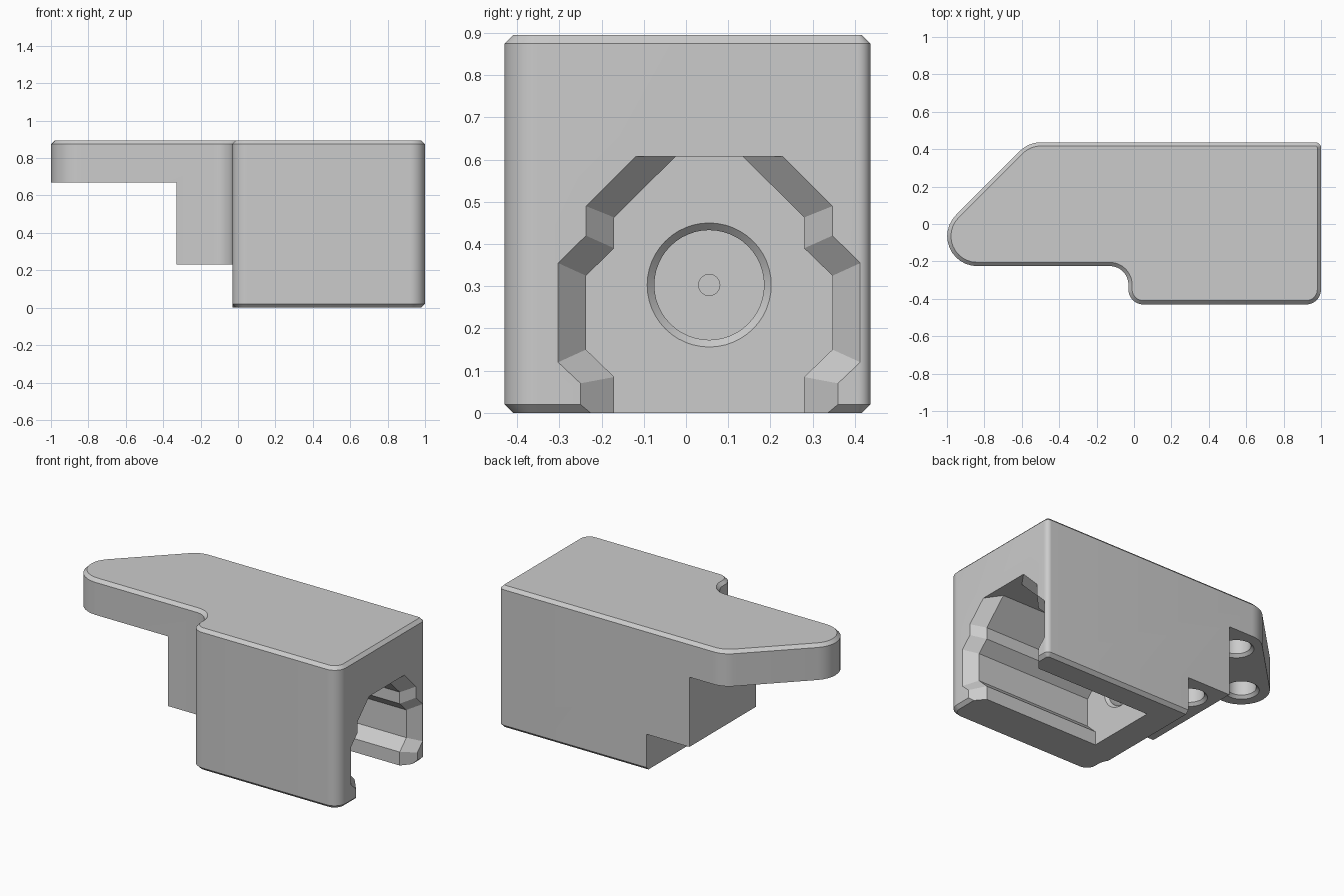
import bpy, bmesh, math
from mathutils import Vector

old = bpy.data.objects.get("Cube")
if old:
    bpy.data.objects.remove(old, do_unlink=True)

grey = bpy.data.materials.new("plain grey")
grey.use_nodes = True
colour = (0.6, 0.6, 0.6, 1)
grey.diffuse_color = colour
grey.node_tree.nodes["Principled BSDF"].inputs["Base Color"].default_value = colour


def loft(name, rings):
    """Closed solid skinned through rings of equal point count."""
    bm = bmesh.new()
    loops = [[bm.verts.new(p) for p in ring] for ring in rings]
    for a, b in zip(loops, loops[1:]):
        for i in range(len(a)):
            j = (i + 1) % len(a)
            bm.faces.new((a[i], a[j], b[j], b[i]))
    bm.faces.new(loops[0])
    bm.faces.new(loops[-1])
    bmesh.ops.recalc_face_normals(bm, faces=bm.faces)
    mesh = bpy.data.meshes.new(name)
    bm.to_mesh(mesh)
    bm.free()
    mesh.materials.append(grey)
    obj = bpy.data.objects.new(name, mesh)
    bpy.context.collection.objects.link(obj)
    return obj


def rounded_outline(corners, inset, z, steps=12):
    """Counter-clockwise outline with an arc at each corner, moved inwards by inset."""
    ring = []
    for i, (x, y, r) in enumerate(corners):
        p = Vector((x, y))
        before = (Vector(corners[i - 1][:2]) - p).normalized()
        after = (Vector(corners[(i + 1) % len(corners)][:2]) - p).normalized()
        half = before.angle(after) / 2
        centre = p + (before + after).normalized() * r / math.sin(half)
        convex = before.cross(after) < 0
        start = p + before * r / math.tan(half) - centre
        end = p + after * r / math.tan(half) - centre
        turn = start.angle(end) * (1 if convex else -1)
        first = math.atan2(start.y, start.x)
        radius = r - inset if convex else r + inset
        for k in range(steps + 1):
            t = first + turn * k / steps
            ring.append((centre.x + radius * math.cos(t), centre.y + radius * math.sin(t), z))
    return ring


def box(name, low, high):
    ring = [(low[0], low[1]), (high[0], low[1]), (high[0], high[1]), (low[0], high[1])]
    return loft(name, [[(x, y, z) for x, y in ring] for z in (low[2], high[2])])


def bore(name, origin, axis, profile, sides=48):
    """Round cutter: profile is (radius, depth) measured along axis from origin."""
    turn = Vector((0, 0, 1)).rotation_difference(Vector(axis))
    rings = [[Vector(origin) + turn @ Vector((r * math.cos(a), r * math.sin(a), d))
              for a in (2 * math.pi * k / sides for k in range(sides))]
             for r, d in profile]
    return loft(name, rings)


# Main body: rounded plan outline with chamfered top and bottom rims
plan = [(1, 0.437, 0.03), (-0.563, 0.437, 0.16), (-1.225, -0.225, 0.16),
        (-0.03, -0.225, 0.1), (-0.03, -0.43, 0.08), (1, -0.43, 0.08)]
height, rim = 0.895, 0.02
body = loft("mount_body", [rounded_outline(plan, inset, z) for inset, z in
                           ((rim, 0), (0, rim), (0, height - rim), (rim, height))])

# Stepped underside
cutters = [box("upper_step", (-2, -1, -1), (-0.33, 1, 0.67)),
           box("lower_step", (-1, -1, -1), (-0.03, 1, 0.23))]

# Socket open at the side and bottom, with a chamfered mouth
mid_y, top = 0.055, 0.607
mouth = [(0.305, -0.1), (0.305, 0.07), (0.358, 0.12), (0.358, 0.355),
         (0.292, 0.42), (0.292, 0.49), (0.175, top)]
inner = [(0.225, -0.1), (0.225, 0.085), (0.292, 0.15), (0.292, 0.325),
         (0.225, 0.39), (0.225, 0.463), (0.08, top)]


def section(half, x):
    return ([(x, mid_y + w, z) for w, z in half] +
            [(x, mid_y - w, z) for w, z in reversed(half)])


socket_end = 0.14
cutters.append(loft("socket", [section(mouth, 1.1), section(mouth, 1),
                               section(inner, 0.933), section(inner, socket_end)]))

# Round recess with a pilot hole in the socket end wall
cutters.append(bore("end_recess", (socket_end, mid_y, 0.303), (-1, 0, 0),
                    [(0.147, -0.03), (0.147, 0), (0.13, 0.017), (0.13, 0.1),
                     (0.025, 0.1), (0.025, 0.15)]))

# Blind holes with chamfered rims under both steps
for x, y, z in ((-0.84, -0.065, 0.67), (-0.52, 0.27, 0.67),
                (-0.18, 0.27, 0.23), (-0.18, -0.09, 0.23)):
    cutters.append(bore("blind_hole", (x, y, z), (0, 0, 1),
                        [(0.1, -0.03), (0.1, 0), (0.083, 0.017), (0.083, 0.12)], 32))

# Carve the body and discard the cutters
bpy.context.view_layer.objects.active = body
for cutter in cutters:
    mod = body.modifiers.new(cutter.name, 'BOOLEAN')
    mod.operation, mod.solver, mod.object = 'DIFFERENCE', 'EXACT', cutter
    bpy.ops.object.modifier_apply(modifier=mod.name)
    bpy.data.objects.remove(cutter, do_unlink=True)

bpy.ops.object.select_all(action='DESELECT')
body.select_set(True)
bpy.ops.object.shade_smooth_by_angle(angle=math.radians(30))
